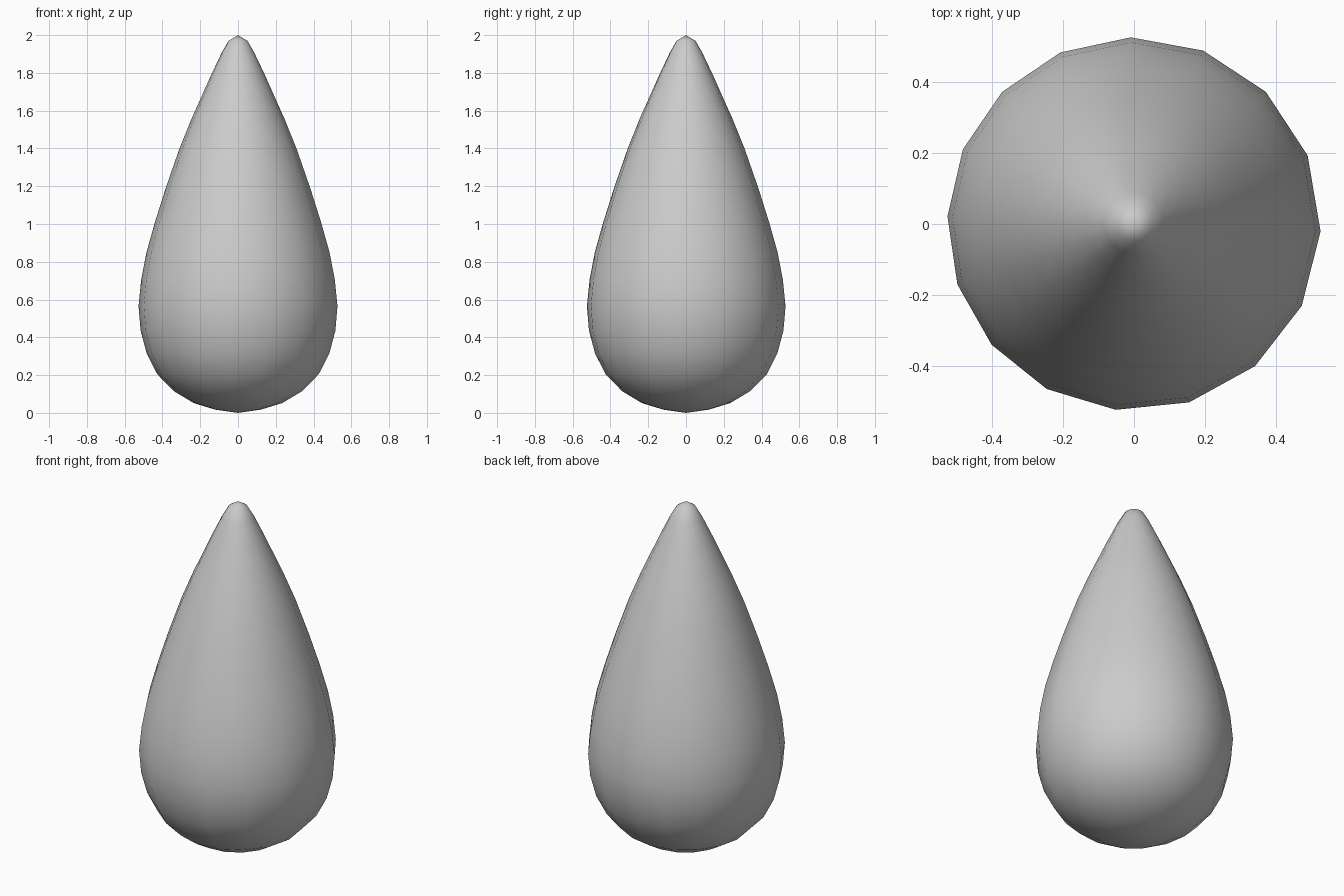
import bpy, bmesh
from math import sin, cos, pi, radians

if "Cube" in bpy.data.objects:
    bpy.data.objects.remove(bpy.data.objects["Cube"])

# Half profile of the drop (radius, height), bottom to tip
PROFILE = [(0.12, 0.017), (0.235, 0.052), (0.34, 0.115), (0.428, 0.205),
           (0.484, 0.315), (0.516, 0.435), (0.527, 0.565), (0.513, 0.705),
           (0.485, 0.85), (0.44, 1.01), (0.383, 1.19), (0.31, 1.4),
           (0.245, 1.56), (0.2, 1.66), (0.142, 1.79), (0.085, 1.91),
           (0.05, 1.97)]
SIDES = 16


def side_angle(i):
    # Sides are slightly wider on the right than on the left
    t = radians(91) - 2 * pi * i / SIDES
    return t + radians(3.3) * (sin(t) - 1)


bm = bmesh.new()
rings = [[bm.verts.new((r * cos(side_angle(i)), r * sin(side_angle(i)), z))
          for i in range(SIDES)] for r, z in PROFILE]
bottom = bm.verts.new((0, 0, 0))
tip = bm.verts.new((0, 0, 2))

# Skin between rings, then close both poles
for i in range(SIDES):
    j = (i + 1) % SIDES
    for low, high in zip(rings, rings[1:]):
        bm.faces.new((low[i], low[j], high[j], high[i]))
    bm.faces.new((bottom, rings[0][j], rings[0][i]))
    bm.faces.new((tip, rings[-1][i], rings[-1][j]))
bmesh.ops.recalc_face_normals(bm, faces=bm.faces)
for f in bm.faces:
    f.smooth = True

mesh = bpy.data.meshes.new("teardrop")
bm.to_mesh(mesh)
bm.free()
teardrop = bpy.data.objects.new("teardrop", mesh)
bpy.context.collection.objects.link(teardrop)
